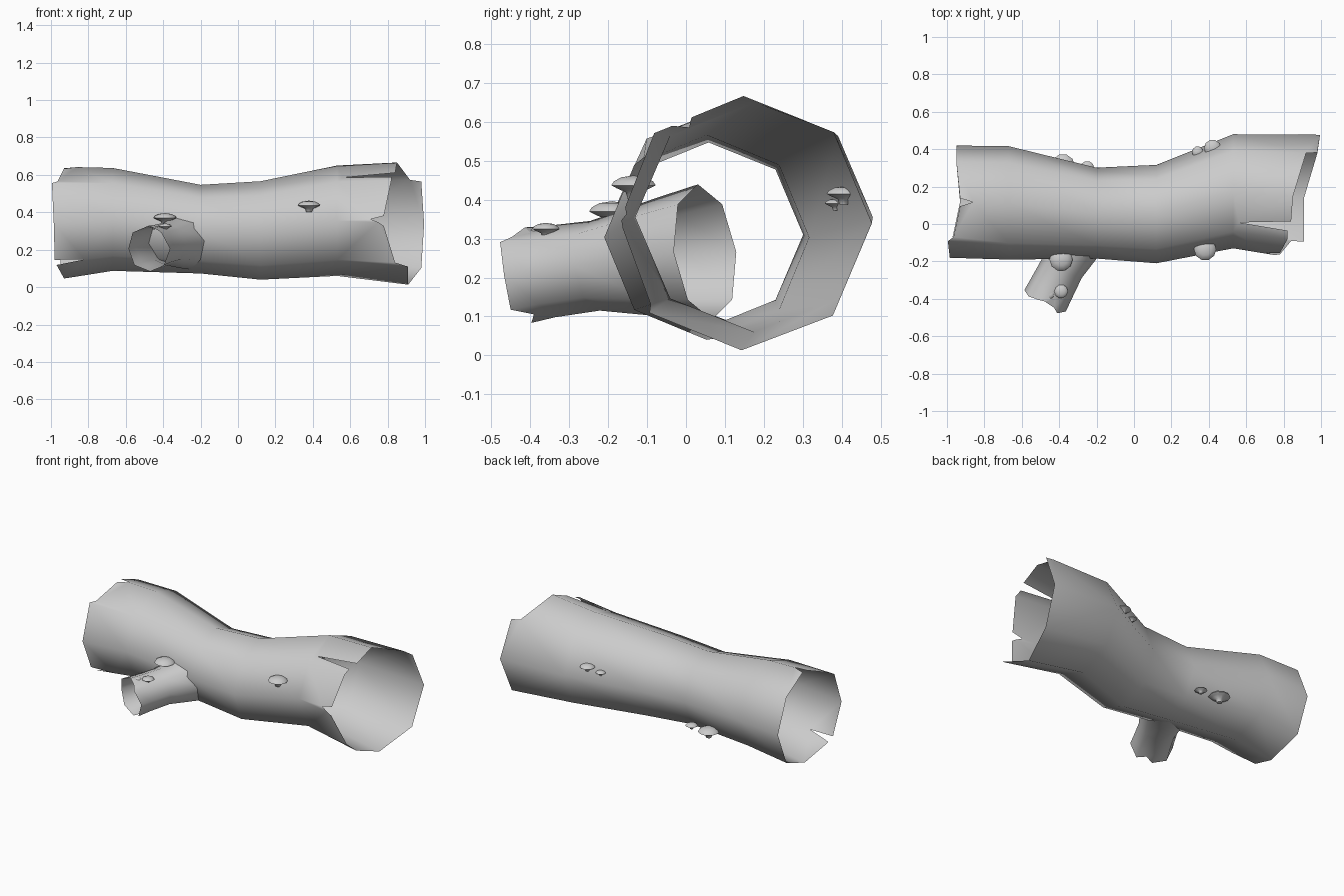
import bpy, bmesh, math
from mathutils import Matrix, Vector

if "Cube" in bpy.data.objects:
    bpy.data.objects.remove(bpy.data.objects["Cube"])

bark = bpy.data.materials.new("grey_bark")
bark.diffuse_color = (0.6, 0.6, 0.6, 1)
bark.use_nodes = True
bark.node_tree.nodes["Principled BSDF"].inputs["Base Color"].default_value = bark.diffuse_color


def finish(name, bm, angle):
    bmesh.ops.recalc_face_normals(bm, faces=bm.faces)
    me = bpy.data.meshes.new(name)
    bm.to_mesh(me)
    bm.free()
    ob = bpy.data.objects.new(name, me)
    bpy.context.collection.objects.link(ob)
    me.materials.append(bark)
    bpy.ops.object.select_all(action='DESELECT')
    ob.select_set(True)
    bpy.context.view_layer.objects.active = ob
    bpy.ops.object.shade_smooth_by_angle(angle=math.radians(angle))
    return ob


def surface_point(sections, ang, x):
    """Point on an eight-sided tube; sections are (x, cy, cz, ry, rz)."""
    i = 0
    while i < len(sections) - 2 and x > sections[i + 1][0]:
        i += 1
    a, b = sections[i], sections[i + 1]
    t = (x - a[0]) / (b[0] - a[0])
    cy, cz, ry, rz = (p + (q - p) * t for p, q in zip(a[1:], b[1:]))
    k = math.floor(ang / 45)
    f = ang / 45 - k
    a0, a1 = math.radians(45 * k), math.radians(45 * (k + 1))
    c = math.cos(a0) * (1 - f) + math.cos(a1) * f
    s = math.sin(a0) * (1 - f) + math.sin(a1) * f
    return Vector((x, cy + ry * c, cz + rz * s))


def tube(name, sections, start_lip, end_lip, matrix=Matrix()):
    """Hollow tube whose broken rims follow lists of (angle, x)."""
    bm = bmesh.new()
    rings = [[bm.verts.new(surface_point(sections, 45 * k, s[0])) for k in range(8)]
             for s in sections[1:-1]]
    for a, b in zip(rings, rings[1:]):
        for k in range(8):
            n = (k + 1) % 8
            bm.faces.new((a[k], a[n], b[n], b[k]))
    for lip, ring in ((start_lip, rings[0]), (end_lip, rings[-1])):
        verts = [(g, bm.verts.new(surface_point(sections, g, x))) for g, x in lip]
        verts.append((360, verts[0][1]))
        for k in range(8):
            edge = [v for g, v in verts if 45 * k <= g <= 45 * (k + 1)]
            bm.faces.new([ring[(k + 1) % 8], ring[k]] + edge)
    bmesh.ops.triangulate(bm, faces=[f for f in bm.faces if len(f.verts) > 4])
    bm.transform(matrix)
    return finish(name, bm, 50)


# Hollow trunk with splintered ends
trunk = [(-1.0, .12, .34, .30, .305), (-.67, .113, .362, .303, .275),
         (-.2, .058, .31, .243, .237), (.12, .053, .303, .263, .263),
         (.53, .175, .355, .305, .295), (.9, .135, .338, .342, .336)]
trunk.append((1.0,) + trunk[-1][1:])
del trunk[-2]
tube("hollow_trunk", trunk,
     [(0, -.95), (45, -.95), (86, -.93), (90, -.86), (95, -.93), (130, -.965),
      (133.5, -.74), (135, -.995), (180, -.985), (221, -.98), (225, -.82),
      (230, -.97), (270, -.93), (315, -.95)],
     [(0, .995), (43, .98), (45, .92), (90, .85), (116, .84), (124, .56),
      (126, .82), (135, .82), (173, .78), (177, .71), (180, .75), (184, .78),
      (222, .84), (225, .91), (270, .91), (315, .98)])

# Broken side branch, its base passing into the trunk
base, tip = Vector((-.24, .045, .265)), Vector((-.475, -.41, .205))
d = (base - tip).normalized()
side = Vector((0, 0, 1)).cross(d).normalized()
up = d.cross(side)
frame = Matrix((d, side, up)).transposed().to_4x4()
frame.translation = tip
branch = [(-.05, 0, 0, .127, .127), (.07, 0, .002, .122, .118), (.2, 0, .002, .118, .116),
          (.4, 0, 0, .155, .155), (.52, 0, 0, .175, .175)]
tube("side_branch", branch,
     [(0, .0), (45, -.01), (60, .05), (72, .0), (90, .01), (110, .045), (120, .0),
      (135, -.02), (180, .0), (225, -.01), (250, .03), (270, .0), (315, -.01)],
     [(45 * k, .52) for k in range(8)], frame)


# Small mushrooms: domed cap tapering under to a stem
def mushroom(name, x, y, z, r, sides=10):
    profile = [(.55, .34), (.88, .17), (1, 0), (.75, -.13), (.35, -.3), (.25, -.6)]
    bm = bmesh.new()
    rings = [[bm.verts.new((x + r * p * math.cos(2 * math.pi * k / sides),
                            y + r * p * math.sin(2 * math.pi * k / sides),
                            z + r * h)) for k in range(sides)] for p, h in profile]
    top = bm.verts.new((x, y, z + r * .42))
    for k in range(sides):
        n = (k + 1) % sides
        bm.faces.new((top, rings[0][k], rings[0][n]))
        for a, b in zip(rings, rings[1:]):
            bm.faces.new((a[k], b[k], b[n], a[n]))
    bm.faces.new(rings[-1])
    finish(name, bm, 60)


for i, spot in enumerate([(-.39, -.19, .37, .062), (.38, -.135, .437, .06),
                          (-.39, -.36, .325, .037), (-.45, -.378, .32, .022),
                          (.42, .405, .415, .046), (.34, .385, .39, .03),
                          (-.25, .30, .175, .037), (-.38, .31, .175, .064)]):
    mushroom("mushroom_%d" % (i + 1), *spot)
